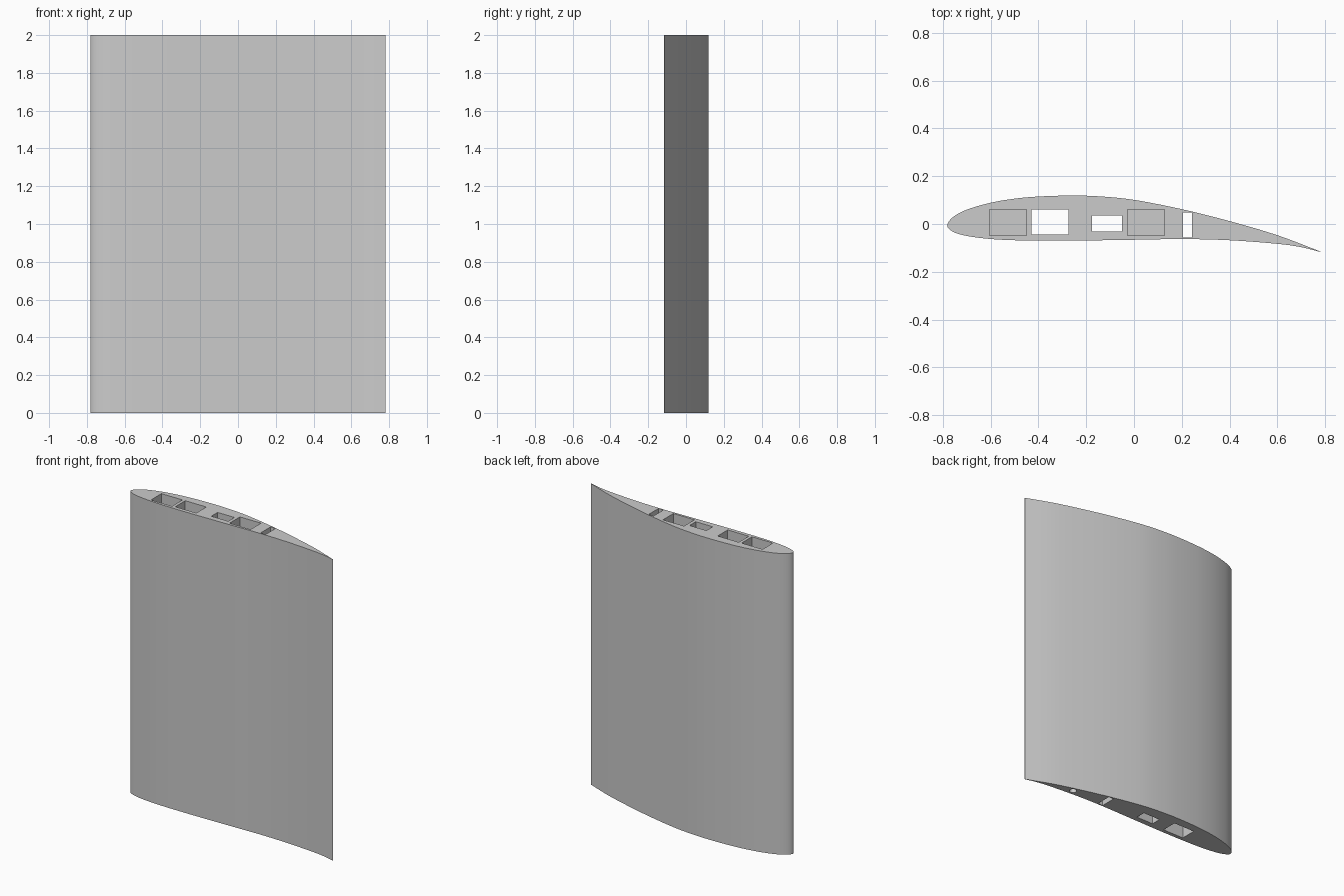
import bpy
import bmesh
import math
from mathutils import Vector

cube = bpy.data.objects.get("Cube")
if cube:
    bpy.data.objects.remove(cube, do_unlink=True)

HEIGHT = 2.0
POCKET = 0.3

grey = bpy.data.materials.new("light grey")
grey.use_nodes = True
colour = (0.6, 0.6, 0.6, 1)
grey.diffuse_color = colour
grey.node_tree.nodes["Principled BSDF"].inputs["Base Color"].default_value = colour


def spline(points, steps=5):
    """Smooth open curve through the points, without its last point."""
    pts = [Vector(p) for p in points]
    pts = [2 * pts[0] - pts[1]] + pts + [2 * pts[-1] - pts[-2]]
    out = []
    for a, b, c, d in zip(pts, pts[1:], pts[2:], pts[3:]):
        for i in range(steps):
            t = i / steps
            out.append(b + (c - a) * t / 2
                       + (2 * a - 5 * b + 4 * c - d) * t**2 / 2
                       + (3 * b - a - 3 * c + d) * t**3 / 2)
    return out


def prism(name, outline, z0, z1):
    """Extrude a flat outline from z0 up to z1."""
    bm = bmesh.new()
    base = bm.faces.new([bm.verts.new((p[0], p[1], z0)) for p in outline])
    top = bmesh.ops.extrude_face_region(bm, geom=[base], use_keep_orig=True)
    moved = [v for v in top["geom"] if isinstance(v, bmesh.types.BMVert)]
    bmesh.ops.translate(bm, verts=moved, vec=(0, 0, z1 - z0))
    bmesh.ops.recalc_face_normals(bm, faces=bm.faces)
    mesh = bpy.data.meshes.new(name)
    bm.to_mesh(mesh)
    bm.free()
    mesh.materials.append(grey)
    obj = bpy.data.objects.new(name, mesh)
    bpy.context.collection.objects.link(obj)
    return obj


def rectangle(x0, x1, y0, y1):
    return [(x0, y0), (x1, y0), (x1, y1), (x0, y1)]


# Wing section: lower side from trailing to leading edge, then the upper side
section = [(0.78, -0.117), (0.7, -0.097), (0.6, -0.083), (0.4, -0.068),
           (0.2, -0.063), (0, -0.066), (-0.3, -0.07), (-0.5, -0.068),
           (-0.62, -0.061), (-0.71, -0.048), (-0.76, -0.031), (-0.782, -0.007),
           (-0.76, 0.027), (-0.7, 0.06), (-0.6, 0.089), (-0.5, 0.106),
           (-0.4, 0.115), (-0.27, 0.119), (-0.15, 0.116), (0, 0.101),
           (0.2, 0.062), (0.4, 0.012), (0.6, -0.047), (0.78, -0.115)]
wing = prism("wing_section", spline(section) + [Vector(section[-1])], 0, HEIGHT)

# Spar openings running right through
through = [rectangle(-0.43, -0.275, -0.045, 0.06),
           rectangle(-0.175, -0.05, -0.031, 0.035),
           rectangle(0.205, 0.242, -0.056, 0.048)]
cutters = [prism("spar_cutter", r, -0.1, HEIGHT + 0.1) for r in through]

# Blind pockets in the top
for x in (-0.605, -0.028):
    cutters.append(prism("pocket_cutter", rectangle(x, x + 0.155, -0.049, 0.06),
                         HEIGHT - POCKET, HEIGHT + 0.1))

# Blind round pin hole in the underside
turns = [math.tau * i / 24 for i in range(24)]
pin = [(0.46 + 0.022 * math.cos(a), -0.036 + 0.022 * math.sin(a)) for a in turns]
cutters.append(prism("pin_cutter", pin, -0.1, POCKET))

# Cut the openings, then drop the cutters
bpy.context.view_layer.objects.active = wing
wing.select_set(True)
for cutter in cutters:
    cutter.hide_render = True
    cut = wing.modifiers.new("opening", "BOOLEAN")
    cut.operation = "DIFFERENCE"
    cut.solver = "EXACT"
    cut.object = cutter
    bpy.ops.object.modifier_apply(modifier=cut.name)
    bpy.data.objects.remove(cutter, do_unlink=True)

bpy.ops.object.shade_smooth_by_angle(angle=math.radians(30))
